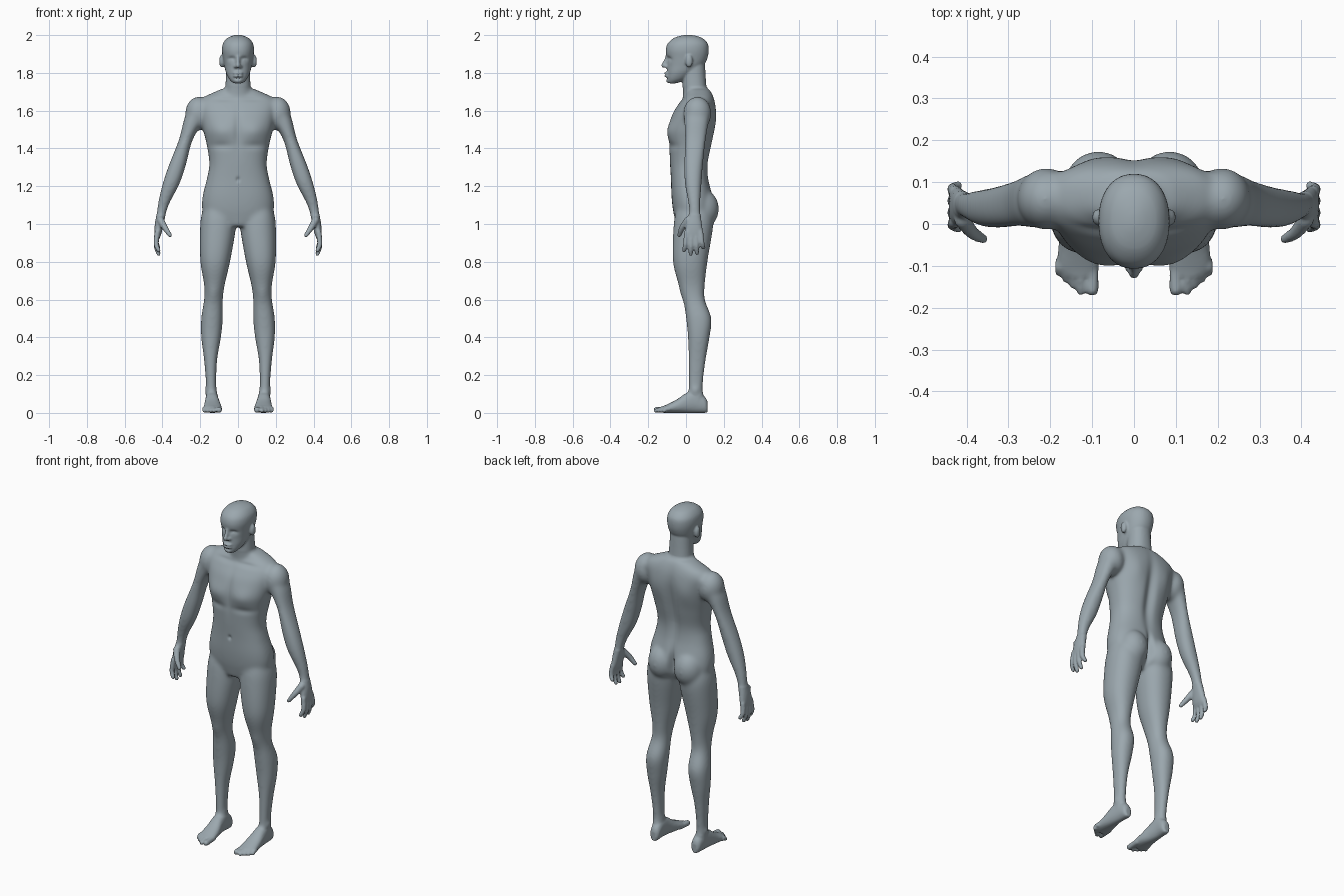
import bpy
import bmesh
import math
from mathutils import Matrix

cube = bpy.data.objects.get("Cube")
if cube:
    bpy.data.objects.remove(cube, do_unlink=True)

bm = bmesh.new()
SIDES = 40
MIDDLE = .04  # depth of the plane between front and back


def smooth_rows(rows, steps):
    """Run a Catmull-Rom curve through rows of numbers."""
    result = []
    for index in range(len(rows) - 1):
        before, start = rows[max(index - 1, 0)], rows[index]
        end, after = rows[index + 1], rows[min(index + 2, len(rows) - 1)]
        for step in range(steps):
            t = step / steps
            result.append([b + t * (c - a + t * (2*a - 5*b + 4*c - d + t * (3*b - a - 3*c + d))) / 2
                           for a, b, c, d in zip(before, start, end, after)])
    return result + [list(rows[-1])]


def span(at, inner, outer, front, back):
    """Level section of a limb."""
    return at, inner, outer, front, back


def girth(at, half, front, back):
    """Level section centred on the body."""
    return at, -half, half, front, back


def sole(at, inner, outer, top):
    """Upright section of a foot."""
    return at, inner, outer, 0, top


def loft(*rows, upright=True, power=2.2):
    """Skin a closed tube over rounded sections."""
    previous = None
    for at, low, high, near, far in smooth_rows(rows, steps=5):
        ring = []
        for index in range(SIDES):
            angle = math.tau * index / SIDES
            across, along = [math.copysign(abs(value) ** (2 / power), value)
                             for value in (math.cos(angle), math.sin(angle))]
            x = (low + high + (high - low) * across) / 2
            other = (near + far + (far - near) * along) / 2
            ring.append(bm.verts.new((x, other, at) if upright else (x, at, other)))
        if previous:
            for index in range(SIDES):
                follow = (index + 1) % SIDES
                bm.faces.new((previous[index], previous[follow], ring[follow], ring[index]))
        else:
            bm.faces.new(ring[::-1])
        previous = ring
    bm.faces.new(previous)


def ball(x, y, z, width, depth, height):
    matrix = Matrix.Translation((x, y, z)) @ Matrix.Diagonal((width, depth, height, 1))
    bmesh.ops.create_icosphere(bm, subdivisions=3, radius=1, matrix=matrix)


def knot(x, y, z, radius):
    return x, y, z, radius


def digit(*knots):
    """Rounded finger, toe or nose along a bent path."""
    for x, y, z, radius in smooth_rows(knots, steps=9):
        ball(x, y, z, radius, radius, radius)


# Leg
loft(span(at=1.08, inner=.03, outer=.185, front=-.05, back=.13),
     span(at=1, inner=.01, outer=.2, front=-.065, back=.145),
     span(at=.81, inner=.04, outer=.2, front=-.07, back=.115),
     span(at=.68, inner=.07, outer=.18, front=-.04, back=.1),
     span(at=.6, inner=.08, outer=.18, front=-.015, back=.1),
     span(at=.5, inner=.08, outer=.195, front=0, back=.135),
     span(at=.4, inner=.09, outer=.195, front=.01, back=.125),
     span(at=.28, inner=.11, outer=.18, front=.013, back=.105),
     span(at=.15, inner=.115, outer=.17, front=.013, back=.09),
     span(at=.06, inner=.11, outer=.17, front=.01, back=.095))

# Foot with ankle bones
loft(sole(at=.114, inner=.12, outer=.15, top=.06),
     sole(at=.1, inner=.107, outer=.163, top=.085),
     sole(at=.05, inner=.105, outer=.17, top=.125),
     sole(at=0, inner=.1, outer=.175, top=.105),
     sole(at=-.05, inner=.09, outer=.18, top=.07),
     sole(at=-.1, inner=.085, outer=.183, top=.045),
     sole(at=-.125, inner=.09, outer=.17, top=.035), upright=False)
for x in (.12, .168):
    ball(x, y=.05, z=.12, width=.01, depth=.02, height=.02)

# Toes
digit(knot(x=.1, y=-.09, z=.02, radius=.016), knot(x=.1, y=-.156, z=.016, radius=.016))
for toe in range(4):
    x, tip = .127 + toe * .017, toe * .015 - .16
    digit(knot(x, y=-.09, z=.02, radius=.011),
          knot(x, y=(tip - .09) / 2, z=.024, radius=.011),
          knot(x, y=tip, z=.011, radius=.011))

# Buttock and shoulder masses
ball(x=.085, y=.085, z=1.08, width=.085, depth=.09, height=.105)
ball(x=.21, y=.06, z=1.585, width=.07, depth=.075, height=.09)

# Arm down to the palm
loft(span(at=1.64, inner=.13, outer=.23, front=0, back=.125),
     span(at=1.57, inner=.165, outer=.28, front=-.01, back=.125),
     span(at=1.45, inner=.238, outer=.312, front=-.006, back=.106),
     span(at=1.31, inner=.276, outer=.367, front=-.01, back=.09),
     span(at=1.21, inner=.31, outer=.4, front=-.006, back=.083),
     span(at=1.12, inner=.357, outer=.422, front=.01, back=.077),
     span(at=1.06, inner=.38, outer=.43, front=.016, back=.077),
     span(at=1, inner=.394, outer=.44, front=0, back=.084),
     span(at=.95, inner=.405, outer=.443, front=-.006, back=.09),
     span(at=.925, inner=.415, outer=.44, front=0, back=.083))

# Fingers and thumb
for finger, low in enumerate((.86, .84, .845, .875)):
    base, tip = .005 + finger * .024, finger * .034 - .01
    digit(knot(x=.427, y=base, z=.955, radius=.015),
          knot(x=.433, y=(base + tip) / 2, z=(low + .93) / 2, radius=.0135),
          knot(x=.42, y=tip, z=low, radius=.011))
digit(knot(x=.41, y=.01, z=1.02, radius=.02),
      knot(x=.387, y=-.02, z=.98, radius=.016),
      knot(x=.36, y=-.036, z=.94, radius=.0115))

# Ear and nostril
ball(x=.086, y=.016, z=1.862, width=.014, depth=.02, height=.034)
ball(x=.013, y=-.104, z=1.834, width=.01, depth=.012, height=.009)

# Mirror the paired parts
paired = bm.verts[:] + bm.edges[:] + bm.faces[:]
for item in bmesh.ops.duplicate(bm, geom=paired)["geom"]:
    if isinstance(item, bmesh.types.BMVert):
        item.co.x *= -1

# Torso
loft(girth(at=.985, half=.06, front=-.05, back=.08),
     girth(at=1.03, half=.165, front=-.06, back=.13),
     girth(at=1.08, half=.19, front=-.07, back=.145),
     girth(at=1.15, half=.187, front=-.077, back=.14),
     girth(at=1.24, half=.165, front=-.08, back=.12),
     girth(at=1.32, half=.152, front=-.085, back=.118),
     girth(at=1.42, half=.166, front=-.09, back=.138),
     girth(at=1.5, half=.185, front=-.094, back=.152),
     girth(at=1.58, half=.2, front=-.073, back=.16),
     girth(at=1.635, half=.21, front=-.04, back=.156),
     girth(at=1.67, half=.185, front=-.015, back=.147),
     girth(at=1.692, half=.14, front=0, back=.138),
     girth(at=1.715, half=.088, front=.005, back=.125), power=2.4)

# Neck
loft(girth(at=1.64, half=.085, front=-.01, back=.13),
     girth(at=1.72, half=.068, front=-.018, back=.11),
     girth(at=1.85, half=.06, front=-.02, back=.1))

# Head
loft(girth(at=1.745, half=.024, front=-.094, back=-.05),
     girth(at=1.765, half=.045, front=-.1, back=0),
     girth(at=1.8, half=.063, front=-.1, back=.045),
     girth(at=1.84, half=.073, front=-.1, back=.094),
     girth(at=1.88, half=.08, front=-.103, back=.114),
     girth(at=1.92, half=.085, front=-.107, back=.12),
     girth(at=1.955, half=.08, front=-.097, back=.115),
     girth(at=1.982, half=.06, front=-.068, back=.09),
     girth(at=1.995, half=.034, front=-.035, back=.058),
     girth(at=2.001, half=.01, front=-.005, back=.025))

# Nose, lips and chin
digit(knot(x=0, y=-.1, z=1.885, radius=.01),
      knot(x=0, y=-.11, z=1.86, radius=.01),
      knot(x=0, y=-.119, z=1.839, radius=.0125))
for z in (1.783, 1.798):
    ball(x=0, y=-.1, z=z, width=.026, depth=.016, height=.0075)
ball(x=0, y=-.09, z=1.76, width=.024, depth=.016, height=.014)

bmesh.ops.recalc_face_normals(bm, faces=bm.faces[:])
shell = bpy.data.meshes.new("body")
bm.to_mesh(shell)
bm.free()
body = bpy.data.objects.new("body", shell)
bpy.context.collection.objects.link(body)

# Fuse the parts into one skin
fuse = body.modifiers.new("fuse", "REMESH")
fuse.mode = "VOXEL"
fuse.voxel_size = .006
soften = body.modifiers.new("soften", "SMOOTH")
soften.iterations = 3
graph = bpy.context.evaluated_depsgraph_get()
skin = bpy.data.meshes.new_from_object(body.evaluated_get(graph))
body.modifiers.clear()
body.data = skin

# Melt the joins of torso and limbs, keeping hands, toes and face crisp
bm = bmesh.new()
bm.from_mesh(skin)
large = [vert for vert in bm.verts if .1 < vert.co.z < 1.73
         and (abs(vert.co.x) < .34 or vert.co.z > 1.05)]
for repeat in range(22):
    bmesh.ops.smooth_vert(bm, verts=large, factor=.5,
                          use_axis_x=True, use_axis_y=True, use_axis_z=True)


def dent(z, width, height, depth, x=0, facing=-1):
    """Press both sides of the front or back softly inward; a negative depth swells."""
    for vert in bm.verts:
        distance = ((abs(vert.co.x) - x) / width) ** 2 + ((vert.co.z - z) / height) ** 2
        if distance < 6:
            weight = min(max((vert.co.y - MIDDLE) * facing / .08, 0), 1)
            vert.co.y -= facing * depth * weight * math.exp(-distance)


# Eye sockets, eyelids, mouth line and chin fold
dent(x=.033, z=1.873, width=.018, height=.012, depth=.015)
dent(x=.033, z=1.869, width=.012, height=.008, depth=-.008)
dent(z=1.79, width=.024, height=.004, depth=.005)
dent(z=1.772, width=.02, height=.006, depth=.004)
# Chest muscles, breastbone, collar bones, navel and knees
dent(x=.09, z=1.49, width=.06, height=.05, depth=-.012)
dent(x=.09, z=1.415, width=.06, height=.02, depth=.006)
dent(z=1.5, width=.02, height=.1, depth=.008)
dent(x=.08, z=1.66, width=.06, height=.012, depth=.008)
dent(z=1.235, width=.009, height=.012, depth=.009)
dent(x=.13, z=.62, width=.03, height=.04, depth=-.007)
# Spine, shoulder blades and cleft
dent(z=1.42, width=.03, height=.18, depth=.02, facing=1)
dent(x=.1, z=1.54, width=.05, height=.07, depth=-.008, facing=1)
dent(z=1.08, width=.016, height=.08, depth=.035, facing=1)

for face in bm.faces:
    face.smooth = True
bm.to_mesh(skin)
bm.free()

# Single skin colour
colour = (.33, .39, .425, 1)
paint = bpy.data.materials.new("blue_grey_skin")
paint.use_nodes = True
paint.diffuse_color = colour
paint.node_tree.nodes["Principled BSDF"].inputs["Base Color"].default_value = colour
skin.materials.clear()
skin.materials.append(paint)
